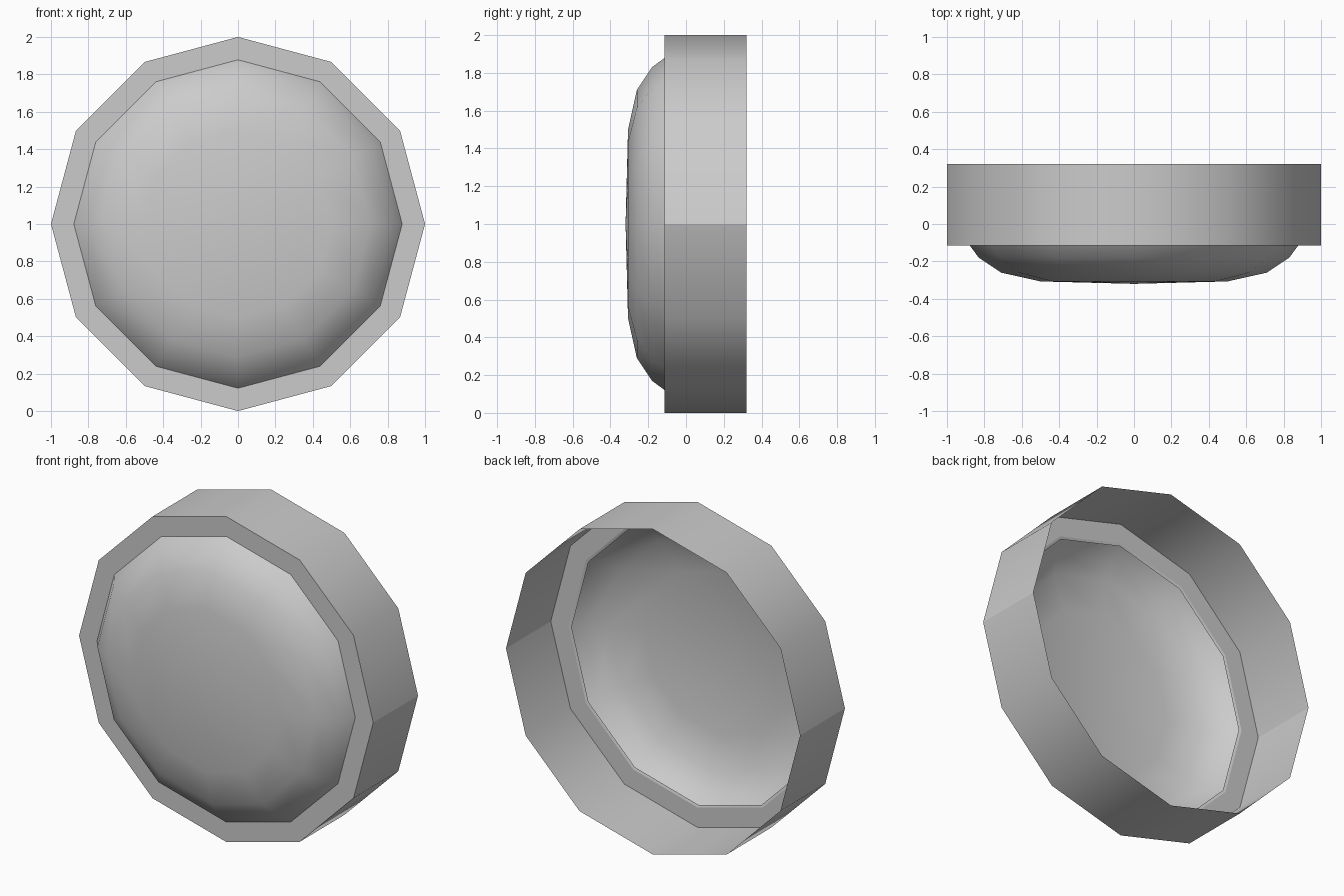
import bpy, bmesh, math

if "Cube" in bpy.data.objects:
    bpy.data.objects.remove(bpy.data.objects["Cube"])

SIDES = 12
CENTRE_Z = 1.0


def lathe(name, profile, angle):
    """Revolve (radius, y) points around the y axis; radius 0 closes with a fan."""
    bm = bmesh.new()
    rings = []
    for r, y in profile:
        if r == 0:
            rings.append([bm.verts.new((0, y, CENTRE_Z))] * SIDES)
        else:
            rings.append([bm.verts.new((r * math.cos(2 * math.pi * i / SIDES), y,
                                        CENTRE_Z + r * math.sin(2 * math.pi * i / SIDES)))
                          for i in range(SIDES)])
    for a, b in zip(rings, rings[1:]):
        for i in range(SIDES):
            j = (i + 1) % SIDES
            corners = list(dict.fromkeys((a[i], a[j], b[j], b[i])))
            bm.faces.new(corners)
    mesh = bpy.data.meshes.new(name)
    bm.normal_update()
    bm.to_mesh(mesh)
    bm.free()
    obj = bpy.data.objects.new(name, mesh)
    bpy.context.collection.objects.link(obj)
    bpy.ops.object.select_all(action='DESELECT')
    obj.select_set(True)
    bpy.context.view_layer.objects.active = obj
    bpy.ops.object.shade_smooth_by_angle(angle=math.radians(angle))
    return obj


# Open-backed housing: thin side wall and front flange
lathe("housing", [(1.0, 0.32), (1.0, -0.115), (0.878, -0.115)], 30)

# Domed front cover with a small inner lip where it meets the flange
lathe("domed_cover", [(0.862, -0.12), (0.878, -0.115), (0.83, -0.18), (0.71, -0.26),
                      (0.50, -0.307), (0, -0.32)], 45)
